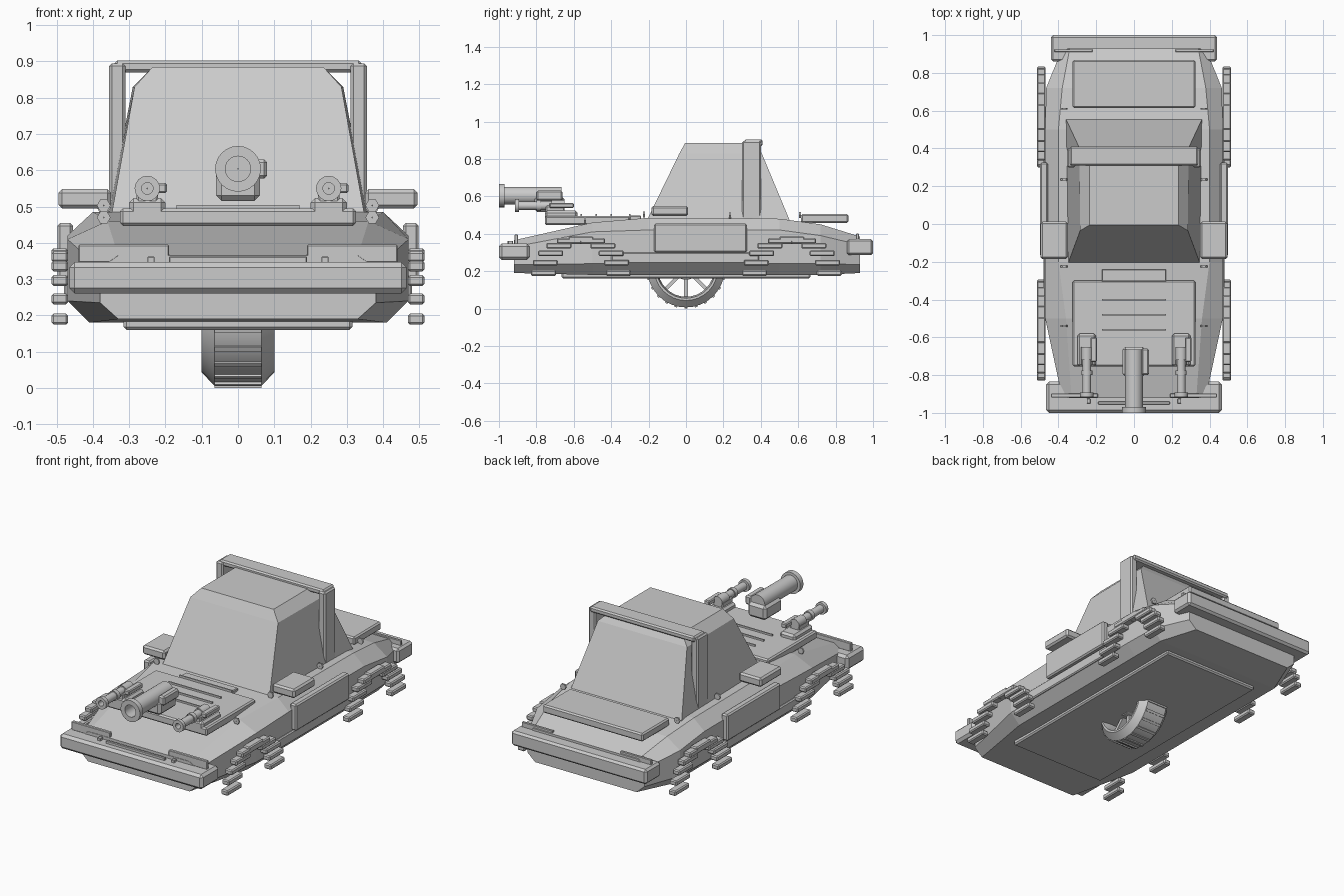
import bpy, bmesh, math
from mathutils import Matrix

if "Cube" in bpy.data.objects:
    bpy.data.objects.remove(bpy.data.objects["Cube"])


def finish(name, bm, bevel=0.0, smooth=False):
    bmesh.ops.recalc_face_normals(bm, faces=bm.faces)
    if bevel:
        bmesh.ops.bevel(bm, geom=bm.edges[:], offset=bevel, segments=1, affect='EDGES')
    me = bpy.data.meshes.new(name)
    bm.to_mesh(me)
    bm.free()
    ob = bpy.data.objects.new(name, me)
    bpy.context.collection.objects.link(ob)
    if smooth:
        bpy.context.view_layer.objects.active = ob
        ob.select_set(True)
        bpy.ops.object.shade_smooth_by_angle(angle=math.radians(35))
        ob.select_set(False)
    return ob


def box(name, x, y, z, bevel=0.008, mirror=False):
    """Chamfered box given its x, y and z ranges."""
    for s in ((1, -1) if mirror else (1,)):
        bm = bmesh.new()
        bmesh.ops.create_cube(bm, size=1)
        for v in bm.verts:
            v.co = [(r[0] + r[1]) / 2 + c * (r[1] - r[0]) for r, c in zip((x, y, z), v.co)]
            v.co.x *= s
        side = ("_right" if s > 0 else "_left") if mirror else ""
        finish(name + side, bm, bevel)


def loft(name, rings, bevel=0.0):
    """Skin closed rings of equal length and cap both ends."""
    bm = bmesh.new()
    loops = [[bm.verts.new(p) for p in r] for r in rings]
    n = len(loops[0])
    for a, b in zip(loops, loops[1:]):
        for i in range(n):
            bm.faces.new((a[i], a[(i + 1) % n], b[(i + 1) % n], b[i]))
    bm.faces.new(loops[0])
    bm.faces.new(loops[-1])
    finish(name, bm, bevel)


def lathe(name, profile, centre, axis, sides=24, smooth=True):
    """Spin a closed (distance along axis, radius) profile."""
    bm = bmesh.new()
    loops = []
    for i in range(sides):
        a = 2 * math.pi * i / sides
        ring = []
        for d, r in profile:
            c, s = r * math.cos(a), r * math.sin(a)
            p = (d, c, s) if axis == 'X' else (c, d, s)
            ring.append(bm.verts.new([p[k] + centre[k] for k in range(3)]))
        loops.append(ring)
    n = len(profile)
    for i in range(sides):
        a, b = loops[i], loops[(i + 1) % sides]
        for j in range(n):
            bm.faces.new((a[j], a[(j + 1) % n], b[(j + 1) % n], b[j]))
    finish(name, bm, 0, smooth)


# Hull: y, then half width and height from belly to deck
sections = [
    (-.92, (.33, .19), (.38, .235), (.38, .33), (.33, .365)),
    (-.50, (.41, .18), (.47, .24), (.47, .41), (.36, .46)),
    (-.20, (.41, .18), (.47, .24), (.47, .42), (.40, .485)),
    (.50, (.41, .18), (.47, .24), (.47, .42), (.40, .48)),
    (.72, (.41, .18), (.465, .24), (.465, .39), (.38, .45)),
    (.93, (.33, .19), (.38, .235), (.38, .34), (.34, .385)),
]
loft("hull", [[(w, y, z) for w, z in p] + [(-w, y, z) for w, z in reversed(p)]
              for y, *p in sections])
box("belly_plate", (-.315, .315), (-.665, .665), (.16, .195))

# Cabin: z, front half width, front y, rear half width, rear y
loft("cabin", [[(-fw, fy, z), (fw, fy, z), (rw, ry, z), (-rw, ry, z)] for z, fw, fy, rw, ry in (
    (.47, .35, -.21, .36, .555),
    (.83, .285, -.035, .29, .405),
    (.885, .235, -.005, .235, .37))])

# Roll bar
box("roll_bar_post", (.31, .355), (.30, .40), (.47, .895), mirror=True)
box("roll_bar_top", (-.34, .34), (.31, .41), (.87, .903))

# Bumpers and front and rear light strips
box("front_bumper", (-.465, .465), (-1.0, -.835), (.26, .347), .015)
box("rear_bumper", (-.44, .44), (.86, 1.0), (.285, .372), .012)
box("front_light", (.19, .44), (-.918, -.898), (.345, .395), .003, True)
box("front_light_tab", (.23, .25), (-.95, -.925), (.34, .362), .002, True)
box("front_grille_strip", (-.19, .19), (-.955, -.94), (.34, .362), .002)
box("rear_light", (.22, .42), (.91, .925), (.36, .4), .002, True)

# Deck panels
box("hood_panel", (-.325, .325), (-.755, -.30), (.447, .495))
box("hood_rear_strip", (-.17, .17), (-.30, -.24), (.47, .497), .004)
for i, y in enumerate((-.30, -.40, -.48, -.56)):
    box(f"hood_louver_{i}", (-.17, .17), (y - .004, y + .004), (.49, .505), 0)
box("rear_hatch", (-.325, .325), (.615, .868), (.457, .505))

# Side steps, doors and sills
box("side_pod", (.35, .495), (-.185, .012), (.495, .548), .01, True)
box("door_panel", (.455, .498), (-.17, .325), (.30, .455), .008, True)
box("sill", (.45, .48), (-.40, .39), (.24, .30), .006, True)

# Stepped wheel-arch plates
for end, cy in (("front", -.562), ("rear", .566)):
    for i in range(11):
        a = math.pi * i / 10
        y, z = cy + .2 * math.cos(a), .19 + .18 * math.sin(a)
        box(f"{end}_arch_plate_{i}", (.468, .514), (y - .067, y + .067),
            (z - .015, z + .015), .006, True)

# Small hexagonal fasteners along the deck edges
for s in (-1, 1):
    for y, z in ((-.54, .47), (-.225, .503), (.235, .497), (.61, .5)):
        lathe("deck_fastener", [(-.005, 0.001), (-.005, .019), (.005, .019), (.005, .001)],
              (s * .37, y, z), 'Y', 6, False)

# Main gun: barrel with muzzle flange and open bore
lathe("main_gun_barrel", [(-1.0, .035), (-1.0, .063), (-.97, .063), (-.97, .047),
                          (-.665, .047), (-.665, .001), (-.85, .001), (-.85, .035)],
      (0, 0, .604), 'Y')
box("main_gun_mount", (-.06, .06), (-.81, -.65), (.515, .60), .015)
box("main_gun_sight", (.04, .08), (-.80, -.66), (.577, .63), .008)

# Two side guns
for s in (-1, 1):
    x = s * .25
    lathe("side_gun_barrel", [(-.915, .016), (-.915, .035), (-.893, .035), (-.893, .023),
                              (-.80, .023), (-.80, .029), (-.775, .029), (-.775, .023),
                              (-.72, .023), (-.72, .030), (-.65, .030), (-.65, .001),
                              (-.83, .001), (-.83, .016)], (x, 0, .55), 'Y', 16)
    box("side_gun_mount", (x - .05, x + .05), (-.755, -.58), (.465, .523), .012)
    box("side_gun_cradle", (x - .03, x + .03), (-.75, -.65), (.51, .55), .006)
    box("side_gun_sight", (x + .02, x + .054), (-.73, -.6), (.537, .565), .005)

# Single centre wheel: tyre, spokes and hub
C = (0, 0, .213)
lathe("tyre", [(-.065, .207), (.065, .207), (.10, .17), (.10, .158),
               (.06, .150), (-.06, .150), (-.10, .158), (-.10, .17)], C, 'X', 32)
lathe("wheel_hub", [(-.07, .001), (-.07, .06), (.07, .06), (.07, .001)], C, 'X', 16)
bm = bmesh.new()
for i in range(24):
    rot = Matrix.Translation(C) @ Matrix.Rotation(2 * math.pi * i / 24, 4, 'X')
    bmesh.ops.create_cube(bm, size=1, matrix=rot @ Matrix.Translation((0, 0, -.206))
                          @ Matrix.Diagonal((.13, .014, .014, 1)))
finish("tyre_treads", bm)
bm = bmesh.new()
for i in range(8):
    rot = Matrix.Translation(C) @ Matrix.Rotation(2 * math.pi * i / 8, 4, 'X')
    bmesh.ops.create_cube(bm, size=1, matrix=rot @ Matrix.Translation((0, 0, -.1))
                          @ Matrix.Diagonal((.09, .02, .12, 1)))
finish("wheel_spokes", bm)
